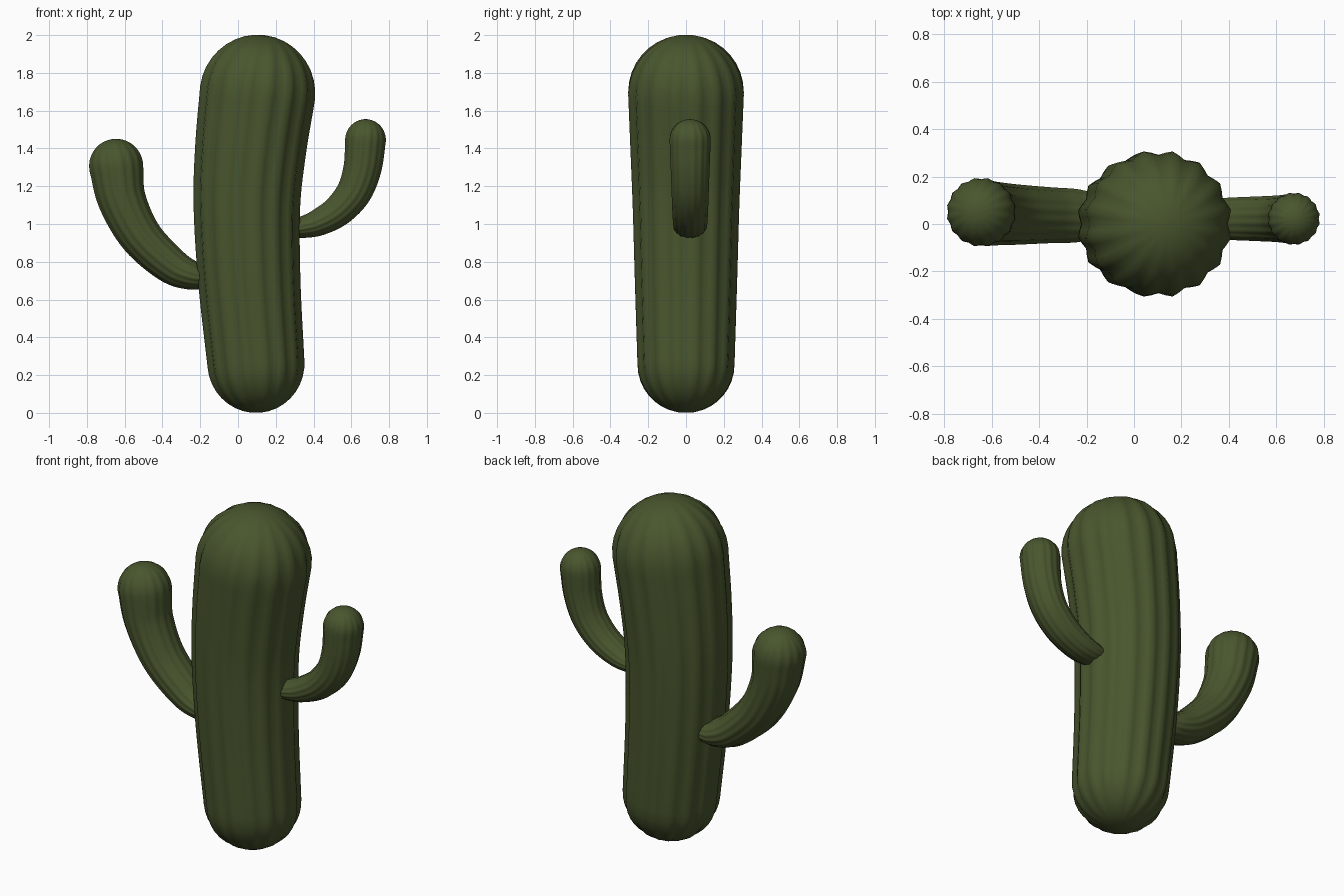
import bpy, bmesh, math
from mathutils import Vector

if "Cube" in bpy.data.objects:
    bpy.data.objects.remove(bpy.data.objects["Cube"])

green = bpy.data.materials.new("cactus_green")
green.diffuse_color = (0.066, 0.092, 0.027, 1)
green.use_nodes = True
green.node_tree.nodes["Principled BSDF"].inputs["Base Color"].default_value = green.diffuse_color


def spline(pts, t):
    # Catmull-Rom through tuples, t in 0..len-1
    i = min(int(t), len(pts) - 2)
    f = t - i
    a, b = pts[i], pts[i + 1]
    p = pts[i - 1] if i else [2 * u - v for u, v in zip(a, b)]
    n = pts[i + 2] if i + 2 < len(pts) else [2 * v - u for u, v in zip(a, b)]
    return [0.5 * (2 * v1 + (v2 - v0) * f + (2 * v0 - 5 * v1 + 4 * v2 - v3) * f * f
                   + (3 * v1 - v0 - 3 * v2 + v3) * f ** 3)
            for v0, v1, v2, v3 in zip(p, a, b, n)]


def ribbed_tube(name, pts, depth, ribs=16, steps=6, cap=9):
    """Ribbed tube with dome ends; pts are (x, y, z, in-plane radius, y radius)."""
    count = (len(pts) - 1) * steps
    path = [spline(pts, i / steps) for i in range(count + 1)]
    centres = [Vector(p[:3]) for p in path]
    rings = []   # centre, tangent, radii, rib strength
    for i, p in enumerate(path):
        tan = (centres[min(i + 1, count)] - centres[max(i - 1, 0)]).normalized()
        rings.append((centres[i], tan, p[3], p[4], 1.0))

    def dome(end, sign):
        c, tan, r, ry, _ = end
        out = []
        for k in range(1, cap):
            a = math.pi / 2 * k / cap
            out.append((c + tan * sign * r * math.sin(a), tan,
                        r * math.cos(a), ry * math.cos(a), math.cos(a)))
        return out, c + tan * sign * r

    low, low_tip = dome(rings[0], -1)
    high, high_tip = dome(rings[-1], 1)
    rings = low[::-1] + rings + high

    bm = bmesh.new()
    loops = []
    n = ribs * 4
    for c, tan, r, ry, s in rings:
        side = Vector((0, 1, 0)).cross(tan).normalized()
        up = tan.cross(side)
        loop = []
        for j in range(n):
            a = 2 * math.pi * j / n
            k = 1 - depth * s * (0.5 + 0.5 * math.cos(ribs * a))
            loop.append(bm.verts.new(c + side * r * k * math.cos(a) + up * ry * k * math.sin(a)))
        loops.append(loop)
    for a, b in zip(loops, loops[1:]):
        for j in range(n):
            bm.faces.new((a[j], a[(j + 1) % n], b[(j + 1) % n], b[j]))
    for tip, loop in ((low_tip, loops[0]), (high_tip, loops[-1])):
        v = bm.verts.new(tip)
        for j in range(n):
            bm.faces.new((loop[j], loop[(j + 1) % n], v))
    bmesh.ops.recalc_face_normals(bm, faces=bm.faces)
    for f in bm.faces:
        f.smooth = True
    me = bpy.data.meshes.new(name)
    bm.to_mesh(me)
    bm.free()
    me.materials.append(green)
    ob = bpy.data.objects.new(name, me)
    bpy.context.collection.objects.link(ob)
    return ob


# main trunk
ribbed_tube("trunk", [(0.095, 0, 0.262, 0.262, 0.262), (0.06, 0, 0.70, 0.276, 0.276),
                      (0.047, 0, 1.10, 0.288, 0.288), (0.067, 0, 1.40, 0.30, 0.30),
                      (0.103, 0, 1.69, 0.312, 0.312)], 0.065)

# left arm
ribbed_tube("left_arm", [(-0.17, 0.035, 0.72, 0.06, 0.10), (-0.25, 0.035, 0.73, 0.08, 0.115),
                         (-0.36, 0.037, 0.785, 0.10, 0.12), (-0.515, 0.04, 0.935, 0.115, 0.13),
                         (-0.615, 0.045, 1.13, 0.13, 0.138), (-0.645, 0.05, 1.305, 0.146, 0.146)], 0.05)

# right arm
ribbed_tube("right_arm", [(0.29, 0.02, 0.98, 0.05, 0.08), (0.35, 0.021, 0.985, 0.06, 0.088),
                          (0.43, 0.022, 1.01, 0.073, 0.092), (0.53, 0.022, 1.07, 0.085, 0.096),
                          (0.615, 0.022, 1.17, 0.095, 0.10), (0.66, 0.022, 1.30, 0.103, 0.105),
                          (0.675, 0.022, 1.445, 0.11, 0.111)], 0.05)
